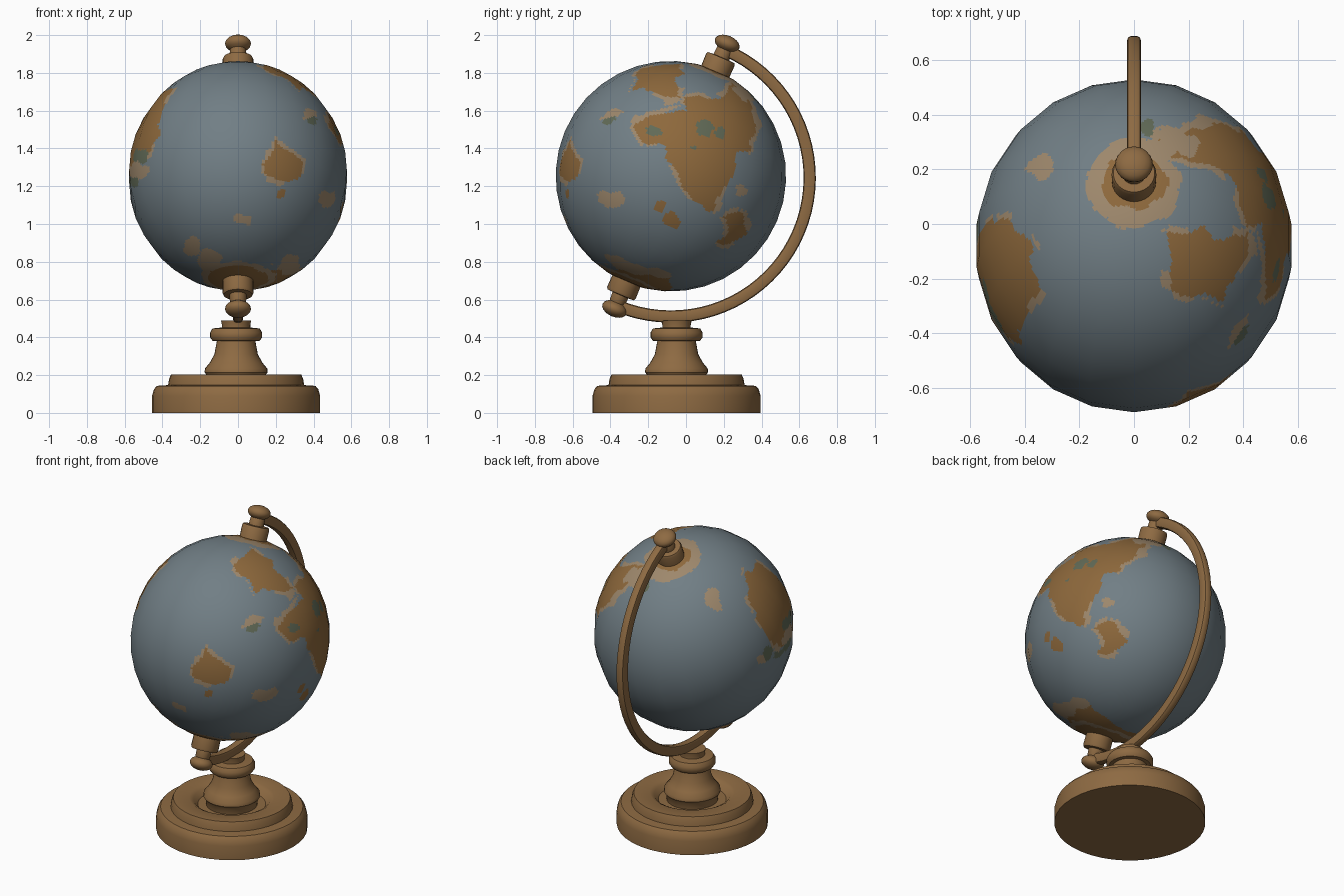
import bpy, bmesh, math
from mathutils import Vector, Matrix, noise

cube = bpy.data.objects.get("Cube")
if cube:
    bpy.data.objects.remove(cube, do_unlink=True)

TILT = math.radians(23)
CENTRE = Vector((0, -0.08, 1.253))
RADII = Vector((0.582, 0.61, 0.61))


def material(name, colour):
    m = bpy.data.materials.new(name)
    m.use_nodes = True
    m.diffuse_color = (*colour, 1)
    m.node_tree.nodes["Principled BSDF"].inputs["Base Color"].default_value = (*colour, 1)
    return m


wood = material("wood", (0.27, 0.145, 0.055))
ocean = material("ocean", (0.165, 0.21, 0.235))
land = material("land", (0.27, 0.14, 0.045))
sand = material("sand", (0.34, 0.245, 0.15))
forest = material("forest", (0.12, 0.145, 0.095))
OCEAN, LAND, SAND, FOREST = range(4)


def finish(name, bm, materials, matrix=Matrix()):
    bmesh.ops.transform(bm, matrix=matrix, verts=bm.verts)
    bmesh.ops.recalc_face_normals(bm, faces=bm.faces)
    mesh = bpy.data.meshes.new(name)
    bm.to_mesh(mesh)
    bm.free()
    for m in materials:
        mesh.materials.append(m)
    mesh.shade_smooth()
    mesh.set_sharp_from_angle(angle=math.radians(38))
    obj = bpy.data.objects.new(name, mesh)
    bpy.context.collection.objects.link(obj)
    return obj


def lathe(name, profile, matrix, steps=32):
    bm = bmesh.new()
    verts = [bm.verts.new((r, 0, z)) for r, z in profile]
    edges = [bm.edges.new(pair) for pair in zip(verts, verts[1:])]
    bmesh.ops.spin(bm, geom=verts + edges, axis=(0, 0, 1), angle=math.tau, steps=steps)
    bmesh.ops.remove_doubles(bm, verts=bm.verts, dist=0.0005)
    return finish(name, bm, [wood], matrix)


# Stepped base with a sunken ring, and the turned column
foot = Matrix.Translation((-0.01, -0.05, 0))
lathe("base", [(0, 0), (0.445, 0), (0.445, 0.09), (0.435, 0.125), (0.42, 0.143),
               (0.36, 0.147), (0.355, 0.18), (0.345, 0.203), (0.25, 0.203),
               (0.225, 0.19), (0.2, 0.16), (0, 0.16)], foot, 40)
lathe("column", [(0, 0.15), (0.15, 0.15), (0.155, 0.2), (0.167, 0.215), (0.165, 0.235),
                 (0.14, 0.265), (0.115, 0.31), (0.102, 0.38), (0.125, 0.382),
                 (0.138, 0.4), (0.138, 0.425), (0.125, 0.447), (0.075, 0.452),
                 (0.075, 0.465), (0.08, 0.49), (0, 0.49)], foot)

# Half-ring arm, swept from one pin to the other behind the globe
bm = bmesh.new()
ring = []
for i in range(12):
    a = math.tau * (i + 0.5) / 12
    squash = lambda t: math.copysign(abs(t) ** 0.5, t)
    ring.append(bm.verts.new((0.026 * squash(math.cos(a)), 0, 0.735 + 0.033 * squash(math.sin(a)))))
loop = [bm.edges.new((ring[i - 1], ring[i])) for i in range(12)]
bmesh.ops.spin(bm, geom=ring + loop, axis=(1, 0, 0), angle=-math.pi, steps=40)
bmesh.ops.holes_fill(bm, edges=bm.edges)
finish("arm", bm, [wood], Matrix.Translation((0, -0.08, 1.245)) @ Matrix.Rotation(-TILT, 4, "X"))

# Collar, neck and knob at each pole
pin = [(0, 0.57), (0.08, 0.57), (0.082, 0.67), (0.076, 0.682), (0.045, 0.684), (0.043, 0.725)]
pin += [(0.069 * math.sin(a), 0.763 - 0.042 * math.cos(a))
        for a in (math.pi * (i + 2) / 10 for i in range(9))]
for name, turn in (("top_pin", 0), ("bottom_pin", math.pi)):
    lathe(name, pin, Matrix.Translation(CENTRE) @ Matrix.Rotation(turn - TILT, 4, "X"), 24)

# Land outlines, each drawn on one side of the globe: (axis u, axis v, facing axis, sign)
RIGHT, LEFT, FRONT, TOP = (1, 2, 0, 1), (1, 2, 0, -1), (0, 2, 1, -1), (0, 1, 2, 1)
lands = [
    (RIGHT, [(0, 1.66), (.07, 1.68), (.19, 1.67), (.25, 1.74), (.31, 1.71), (.35, 1.61),
             (.37, 1.52), (.34, 1.4), (.26, 1.37), (.25, 1.26), (.19, 1.18), (.15, 1.07),
             (.1, 1.06), (.03, 1.15), (-.03, 1.23), (-.1, 1.34), (-.12, 1.41),
             (-.23, 1.43), (-.29, 1.52), (-.19, 1.58), (0, 1.6)]),
    (RIGHT, [(.2, 1.04), (.3, 1.07), (.31, .95), (.21, .88), (.17, .9), (.23, .97)]),
    (TOP, [(.13, -.03), (.24, -.02), (.3, -.05), (.41, -.03), (.43, -.12), (.36, -.2),
           (.32, -.27), (.15, -.25), (.13, -.15)]),
    (LEFT, [(-.08, 1.72), (-.25, 1.7), (-.32, 1.62), (-.44, 1.47), (-.42, 1.38), (-.33, 1.34),
            (-.25, 1.23), (-.1, 1.28), (-.04, 1.36), (.02, 1.5), (.01, 1.63)]),
    (FRONT, [(.13, 1.32), (.18, 1.37), (.2, 1.44), (.24, 1.39), (.33, 1.35), (.33, 1.25),
             (.25, 1.23), (.16, 1.24)]),
    (FRONT, [(-.14, .72), (-.02, .78), (.17, .77), (.3, .74), (.2, .6), (-.1, .6)]),
]
# Small patches: side, u, v, radius, colour; earlier ones win
spots = [
    (RIGHT, .1, 1.5, .045, FOREST), (RIGHT, -.17, 1.49, .03, FOREST),
    (RIGHT, .18, 1.48, .025, FOREST), (RIGHT, .03, 1.41, .015, FOREST),
    (FRONT, -.51, 1.36, .035, FOREST), (FRONT, -.55, 1.22, .03, FOREST),
    (LEFT, -.02, 1.27, .05, FOREST), (TOP, .05, .36, .03, FOREST),
    (FRONT, .39, 1.55, .022, FOREST), (FRONT, .38, 1.58, .035, SAND),
    (RIGHT, -.14, 1.09, .03, LAND), (RIGHT, -.08, 1.02, .042, LAND),
    (FRONT, .23, 1.16, .022, LAND), (RIGHT, .29, 1.18, .035, SAND),
    (FRONT, .47, 1.13, .042, SAND), (FRONT, .0, 1.02, .028, SAND), (FRONT, .05, 1.02, .028, SAND),
    (TOP, -.34, .21, .045, SAND), (TOP, .14, .3, .05, SAND), (TOP, .2, .28, .04, SAND),
    (FRONT, -.53, 1.28, .05, SAND), (LEFT, .04, 1.25, .03, SAND),
    (FRONT, -.24, .88, .05, SAND), (FRONT, -.15, .81, .06, SAND), (FRONT, .27, .78, .06, SAND),
]


def inside(u, v, outline):
    hit = False
    for (au, av), (bu, bv) in zip(outline, outline[-1:] + outline[:-1]):
        if (av > v) != (bv > v) and u < (bu - au) * (v - av) / (bv - av) + au:
            hit = not hit
    return hit


axis = Vector((0, math.sin(TILT), math.cos(TILT)))


def colour_at(p):
    p = p + noise.noise_vector(p * 14) * 0.022
    out = p - CENTRE
    polar = out.angle(axis)
    for (a, b, c, sign), u, v, radius, colour in spots:
        if out[c] * sign > 0 and math.hypot(p[a] - u, p[b] - v) < radius:
            return colour
    # Polar caps
    if polar < 0.19 or polar > math.pi - 0.27:
        return LAND
    if polar < 0.29 or polar > math.pi - 0.33:
        return SAND
    # Continents, with sandy shores where the noise is high
    shore = noise.noise(p * 7) > -0.05
    for (a, b, c, sign), outline in lands:
        if out[c] * sign > 0:
            if inside(p[a], p[b], outline):
                return LAND
            if shore and any(inside(p[a] + du, p[b] + dv, outline)
                             for du, dv in ((.025, 0), (-.025, 0), (0, .025), (0, -.025))):
                return SAND
    return OCEAN


# Faceted globe, finely divided so the map can be painted face by face
bm = bmesh.new()
bmesh.ops.create_uvsphere(bm, u_segments=22, v_segments=18, radius=1)
bmesh.ops.subdivide_edges(bm, edges=bm.edges, cuts=9, use_grid_fill=True)
bmesh.ops.transform(bm, verts=bm.verts, matrix=Matrix.Translation(CENTRE)
                    @ Matrix.Rotation(-TILT, 4, "X") @ Matrix.Diagonal((*RADII, 1)))
for f in bm.faces:
    f.material_index = colour_at(f.calc_center_median())
globe = finish("globe", bm, [ocean, land, sand, forest])
normals = []
for v in globe.data.vertices:
    d = v.co - CENTRE
    normals.append(Vector(d[i] / RADII[i] ** 2 for i in range(3)).normalized())
globe.data.normals_split_custom_set_from_vertices(normals)
